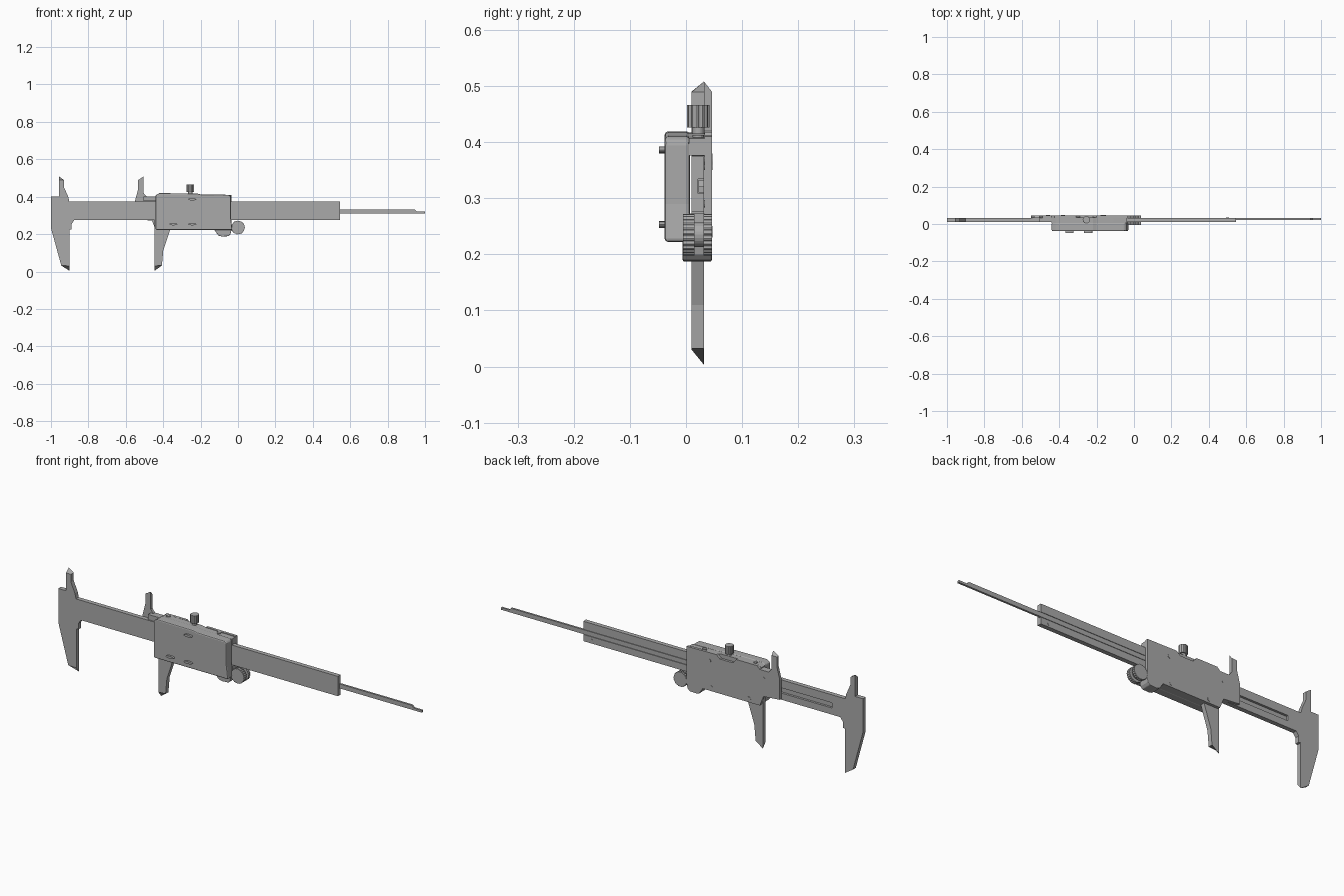
import bpy, bmesh, math
from mathutils import Matrix

if "Cube" in bpy.data.objects:
    bpy.data.objects.remove(bpy.data.objects["Cube"])

steel = bpy.data.materials.new("brushed_grey")
steel.use_nodes = True
GREY = (0.4, 0.4, 0.4, 1)
steel.diffuse_color = GREY
steel.node_tree.nodes["Principled BSDF"].inputs["Base Color"].default_value = GREY

FRONT, MID, PLATE, BACK = 0.01, 0.032, 0.032, 0.046   # depth layers
FACE = -0.038                                         # front of the housing


def prism(name, pts, y0, y1, front_clamp=None, back_clamp=None, bevel=0):
    """Extrude an x-z outline along y; clamps limit z on one side to slope the tips."""
    bm = bmesh.new()
    sides = []
    for y, clamp in ((y0, front_clamp), (y1, back_clamp)):
        lo, hi = clamp or (-1, 1)
        sides.append([bm.verts.new((x, y, min(max(z, lo), hi))) for x, z in pts])
    a, b = sides
    bm.faces.new(a)
    bm.faces.new(b[::-1])
    for i in range(len(pts)):
        j = (i + 1) % len(pts)
        bm.faces.new((a[i], b[i], b[j], a[j]))
    bmesh.ops.recalc_face_normals(bm, faces=bm.faces)
    mesh = bpy.data.meshes.new(name)
    bm.to_mesh(mesh)
    bm.free()
    mesh.materials.append(steel)
    ob = bpy.data.objects.new(name, mesh)
    bpy.context.collection.objects.link(ob)
    if bevel:
        mod = ob.modifiers.new("rounded_edges", 'BEVEL')
        mod.width, mod.segments = bevel, 2
    return ob


def block(name, x0, x1, y0, y1, z0, z1, bevel=0):
    return prism(name, [(x0, z0), (x1, z0), (x1, z1), (x0, z1)], y0, y1, bevel=bevel)


def round_part(name, x, z, rx, rz, y0, y1, n=24, knurl=0):
    """Disc along y; knurl pulls every other pair of rim points inward."""
    pts = []
    for i in range(n):
        a = math.tau * i / n
        k = 1 - knurl * (i // 2 % 2)
        pts.append((x + rx * k * math.cos(a), z + rz * k * math.sin(a)))
    return prism(name, pts, y0, y1)


def stand_up(ob, y, z):
    """Turn a disc built round the y axis so that its axis points up."""
    ob.data.transform(Matrix.Translation((0, y, z)) @ Matrix.Rotation(math.pi / 2, 4, 'X'))
    return ob


# Beam with a channel along its back
SLOT_END, BEAM_END = -0.83, 0.545
block("beam_front", -0.92, BEAM_END, FRONT, 0.021, 0.275, 0.374)
block("beam_lower_rail", -0.92, BEAM_END, 0.021, MID, 0.275, 0.308)
block("beam_upper_rail", -0.92, BEAM_END, 0.021, MID, 0.334, 0.374)
block("beam_slot_end", -0.92, SLOT_END, 0.021, MID, 0.308, 0.334)
round_part("beam_end_screw", 0.5, 0.29, 0.007, 0.007, MID, 0.034, 12)

# Depth rod with a stepped tip
prism("depth_rod", [(-0.5, 0.31), (1, 0.31), (1, 0.321), (0.955, 0.321), (0.945, 0.332), (-0.5, 0.332)],
      0.022, MID)

# Fixed jaws, sharpened at both ends
prism("fixed_jaws", [(-1, 0.40), (-1, 0.232), (-0.945, 0.032), (-0.9, 0.003), (-0.9, 0.225),
                     (-0.889, 0.225), (-0.889, 0.255), (-0.875, 0.275), (-0.875, 0.374), (-0.902, 0.374),
                     (-0.908, 0.40), (-0.93, 0.45), (-0.93, 0.489), (-0.957, 0.508), (-0.957, 0.40)],
      FRONT, MID, front_clamp=(0.03, 0.49))

# Sliding jaws
prism("sliding_lower_jaw", [(-0.447, 0.275), (-0.447, 0.003), (-0.407, 0.032), (-0.4, 0.11),
                            (-0.362, 0.225), (-0.362, 0.275)],
      FRONT, MID, front_clamp=(0.03, 1))
prism("sliding_upper_jaw", [(-0.55, 0.375), (-0.55, 0.38), (-0.534, 0.44), (-0.534, 0.489), (-0.505, 0.508),
                            (-0.505, 0.42), (-0.49, 0.402), (-0.43, 0.402), (-0.43, 0.375)],
      PLATE, BACK, back_clamp=(-1, 0.49))
block("jaw_shoulder", -0.505, -0.43, 0.012, PLATE, 0.376, 0.402)

# Slider housing: cover, rails and back plate around the beam
prism("front_cover", [(-0.44, 0.222), (-0.03, 0.222), (-0.038, 0.29), (-0.038, 0.4), (-0.05, 0.41),
                      (-0.2, 0.412), (-0.22, 0.417), (-0.42, 0.419), (-0.44, 0.408)],
      FACE, 0.007, bevel=0.006)
prism("upper_rail", [(-0.44, 0.376), (-0.038, 0.376), (-0.038, 0.406), (-0.2, 0.41),
                     (-0.22, 0.415), (-0.42, 0.417), (-0.44, 0.406)], 0.005, 0.034)
block("lower_rail", -0.438, -0.034, 0.005, 0.034, 0.222, 0.273)
prism("back_plate", [(-0.55, 0.375), (-0.55, 0.28), (-0.46, 0.272), (-0.44, 0.222), (-0.036, 0.222),
                     (-0.036, 0.41), (-0.2, 0.412), (-0.22, 0.395), (-0.29, 0.395), (-0.31, 0.417),
                     (-0.425, 0.417), (-0.44, 0.402), (-0.5, 0.402), (-0.5, 0.375)],
      PLATE + 0.001, BACK)
prism("thumb_rest", [(-0.128, 0.225), (-0.105, 0.192), (-0.085, 0.187), (-0.05, 0.189), (-0.04, 0.2),
                     (-0.034, 0.225)], -0.006, BACK, bevel=0.003)

# Front buttons
for label, x, z in (("left", -0.345, 0.253), ("right", -0.245, 0.253), ("upper", -0.245, 0.386)):
    round_part(label + "_button", x, z, 0.022, 0.006, -0.048, FACE + 0.002)

# Screws on the back plate and the top edge
for i, (x, z) in enumerate(((-0.16, 0.37), (-0.46, 0.36), (-0.17, 0.24), (-0.38, 0.24))):
    round_part(f"back_screw_{i + 1}", x, z, 0.01, 0.01, PLATE, BACK + 0.0015, 12)
for i, (x, z) in enumerate(((-0.4, 0.419), (-0.12, 0.412))):
    stand_up(round_part(f"top_screw_{i + 1}", x, 0, 0.01, 0.01, -0.02, 0.001, 12), 0.022, z)

# Locking screw on top
LOCK_X = -0.255
stand_up(round_part("lock_screw_stem", LOCK_X, 0, 0.011, 0.011, -0.05, 0.02), 0.022, 0.425)
stand_up(round_part("lock_screw_knob", LOCK_X, 0, 0.02, 0.02, -0.04, 0, 48, 0.1), 0.022, 0.466)

# Thumb wheel: two knurled discs on a hub, held by an arm
for label, y0, y1 in (("front", -0.005, 0.015), ("back", 0.031, BACK)):
    round_part(label + "_thumb_wheel", 0, 0.235, 0.037, 0.037, y0, y1, 96, 0.05)
round_part("wheel_hub", 0, 0.235, 0.022, 0.022, 0.01, 0.035)
block("wheel_arm", -0.06, 0, 0.017, 0.029, 0.218, 0.252)
